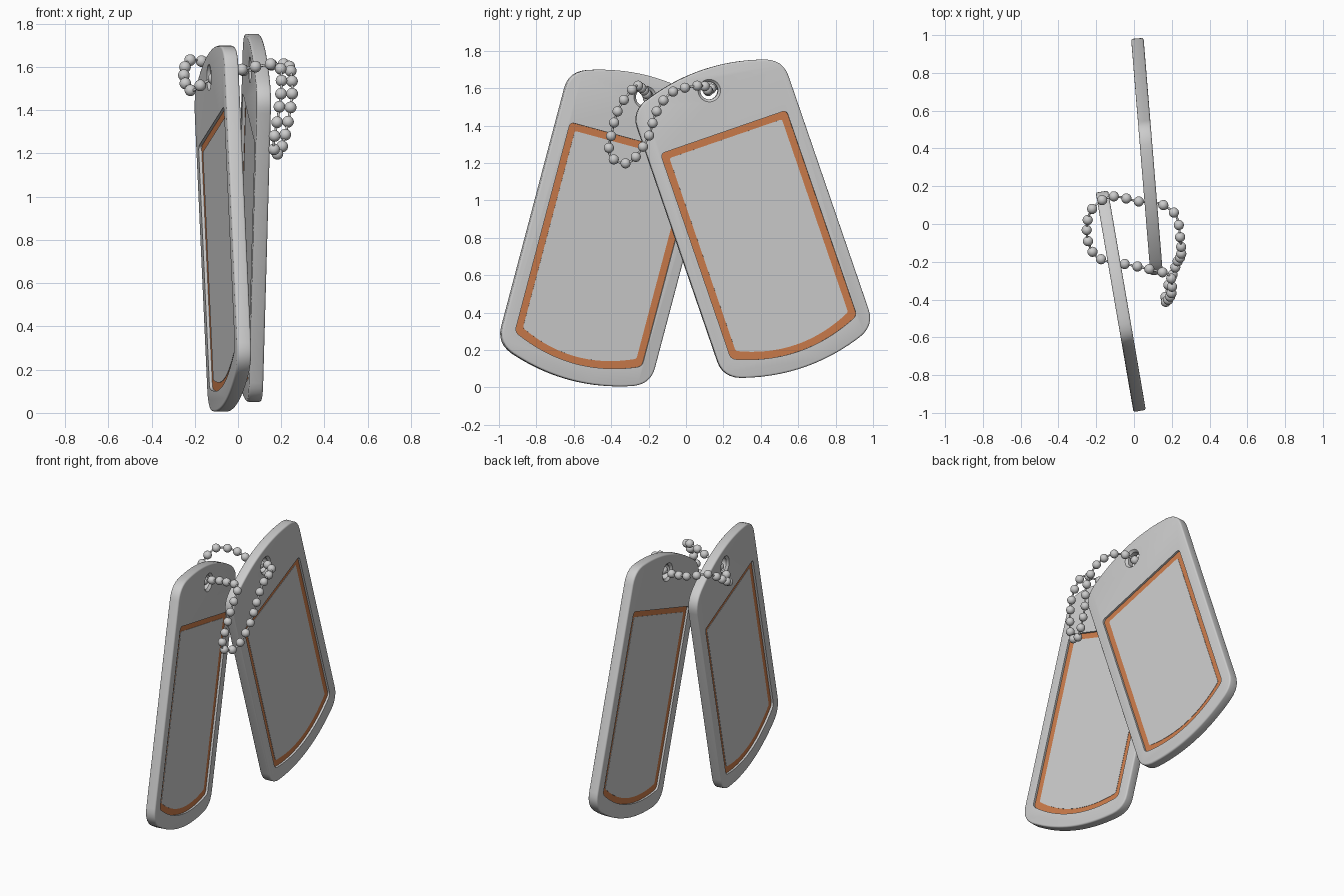
import bpy, bmesh, math
from mathutils import Vector, Matrix

cube = bpy.data.objects.get("Cube")
if cube:
    bpy.data.objects.remove(cube, do_unlink=True)


def material(name, rgb):
    mat = bpy.data.materials.new(name)
    mat.use_nodes = True
    mat.diffuse_color = (*rgb, 1)
    mat.node_tree.nodes["Principled BSDF"].inputs["Base Color"].default_value = (*rgb, 1)
    return mat


STEEL = material("brushed steel", (0.6, 0.6, 0.6))
ORANGE = material("copper orange", (0.6, 0.2, 0.07))

THICK = 0.066
RECESS = 0.015
HOLE_V = 0.724


def outline(w, top, top_sag, bottom, bottom_sag, r):
    """Plate profile: bowed ends, straight sides, rounded corners."""
    def end(level, sag, sign):
        def bow(u):
            return level - sign * sag * (u / w) ** 2
        corner = Vector((w, bow(w)))
        a, b = Vector((w - r, bow(w - r))), Vector((w, bow(w) - sign * r))
        half = []
        for i in range(7):
            t = i / 6
            half.append(b * (1 - t) ** 2 + corner * 2 * t * (1 - t) + a * t * t)
        half += [Vector((u, bow(u))) for u in [(w - r) * (1 - i / 10) for i in range(1, 10)]]
        mid = [Vector((0, level))]
        return half + mid + [Vector((-p.x, p.y)) for p in reversed(half)]
    return end(top, top_sag, 1) + end(bottom, bottom_sag, -1)[::-1]


def slab(name, points, low, high, mat, bevel=0):
    """Extrude a profile between two heights, optionally softening its rims."""
    bm = bmesh.new()
    face = bm.faces.new([bm.verts.new((p.x, p.y, low)) for p in points])
    ext = bmesh.ops.extrude_face_region(bm, geom=[face])
    top = [v for v in ext["geom"] if isinstance(v, bmesh.types.BMVert)]
    bmesh.ops.translate(bm, verts=top, vec=(0, 0, high - low))
    bmesh.ops.recalc_face_normals(bm, faces=bm.faces)
    if bevel:
        rims = [e for e in bm.edges if abs(e.verts[0].co.z - e.verts[1].co.z) < 1e-5]
        bmesh.ops.bevel(bm, geom=rims, offset=bevel, segments=3, profile=0.5, affect='EDGES')
    return finish(name, bm, mat)


def finish(name, bm, mat):
    mesh = bpy.data.meshes.new(name)
    bm.to_mesh(mesh)
    bm.free()
    mesh.materials.append(mat)
    obj = bpy.data.objects.new(name, mesh)
    bpy.context.collection.objects.link(obj)
    return obj


def select(obj):
    bpy.ops.object.select_all(action='DESELECT')
    obj.select_set(True)
    bpy.context.view_layer.objects.active = obj


def cut(obj, cutter):
    select(obj)
    mod = obj.modifiers.new("cut", 'BOOLEAN')
    mod.operation, mod.solver, mod.object = 'DIFFERENCE', 'EXACT', cutter
    bpy.ops.object.modifier_apply(modifier=mod.name)
    bpy.data.objects.remove(cutter, do_unlink=True)


def hole_cutter():
    """Lathed cutter: straight bore with a flared rim on each face."""
    bm = bmesh.new()
    h = THICK / 2
    rings = []
    for r, z in ((0.064, -h - 0.004), (0.047, -h + 0.014), (0.047, h - 0.014), (0.064, h + 0.004)):
        rings.append([bm.verts.new((r * math.cos(a), HOLE_V + r * math.sin(a), z))
                      for a in [math.tau * i / 32 for i in range(32)]])
    for lo, hi in zip(rings, rings[1:]):
        for i in range(32):
            j = (i + 1) % 32
            bm.faces.new((lo[i], lo[j], hi[j], hi[i]))
    bm.faces.new(rings[0][::-1])
    bm.faces.new(rings[-1])
    return finish("hole_cutter", bm, STEEL)


def tag(name, centre, slope, angle):
    """One plate with a hole, and a recessed framed panel on both faces."""
    h = THICK / 2
    floor = h - RECESS
    body = slab(name + "_plate", outline(0.428, 0.84, 0.09, -0.84, 0.09, 0.09), -h, h, STEEL, 0.01)
    cut(body, hole_cutter())
    frame = outline(0.357, 0.49, 0, -0.75, 0.08, 0.025)
    inner = outline(0.319, 0.452, 0, -0.712, 0.074, 0.012)
    parts = [body]
    for side, s in (("outer", 1), ("inner", -1)):
        cut(body, slab("recess_cutter", frame, *sorted((s * floor, s * (h + 0.02))), STEEL))
        for part, shape, rise, mat in (("border", frame, 0.001, ORANGE), ("panel", inner, 0.003, STEEL)):
            span = sorted((s * (floor - 0.002), s * (floor + rise)))
            parts.append(slab(f"{name}_{side}_{part}", shape, *span, mat))

    # stand the plate up, turned about z and rolled in its own plane
    across, up = Vector((slope, 1, 0)).normalized(), Vector((0, 0, 1))
    c, sn = math.cos(angle), math.sin(angle)
    u, v = across * c + up * sn, up * c - across * sn
    pose = Matrix((u, v, u.cross(v))).transposed().to_4x4()
    pose.translation = centre
    for obj in parts:
        obj.data.transform(pose)
        select(obj)
        bpy.ops.object.shade_smooth_by_angle(angle=math.radians(35))


tag("left_tag", (0.069, 0.357, 0.902), -0.082, math.radians(19))
tag("right_tag", (-0.07, -0.409, 0.852), -0.172, math.radians(-15))

# Ball chain: a closed loop threaded through both holes
path = [Vector(p) for p in (
    (0.09, 0.115, 1.59), (0.155, 0.1, 1.61), (0.225, 0.04, 1.61), (0.245, -0.08, 1.575),
    (0.25, -0.16, 1.47), (0.23, -0.2, 1.34), (0.2, -0.28, 1.22), (0.175, -0.345, 1.2),
    (0.165, -0.41, 1.25), (0.185, -0.395, 1.37), (0.2, -0.355, 1.5), (0.19, -0.275, 1.605),
    (0.105, -0.245, 1.605), (-0.03, -0.215, 1.575), (-0.15, -0.195, 1.53), (-0.215, -0.155, 1.49),
    (-0.25, -0.05, 1.55), (-0.225, 0.075, 1.63), (-0.12, 0.145, 1.615), (0.02, 0.12, 1.585))]


def smooth_loop(pts, steps=20):
    out, n = [], len(pts)
    for i in range(n):
        a, b, c, d = (pts[(i + k) % n] for k in (-1, 0, 1, 2))
        for s in range(steps):
            t = s / steps
            out.append(0.5 * (2 * b + (c - a) * t + (2 * a - 5 * b + 4 * c - d) * t ** 2
                              + (3 * b - a - 3 * c + d) * t ** 3))
    return out


loop = smooth_loop(path)
lengths = [(loop[(i + 1) % len(loop)] - p).length for i, p in enumerate(loop)]
total = sum(lengths)
count = round(total / 0.069)
beads, walked = bmesh.new(), 0
for p, step in zip(loop, lengths):
    if int(walked / total * count) != int((walked - step) / total * count) or walked == 0:
        bmesh.ops.create_uvsphere(beads, u_segments=20, v_segments=12, radius=0.027,
                                  matrix=Matrix.Translation(p))
    walked += step
chain = finish("chain_beads", beads, STEEL)
select(chain)
bpy.ops.object.shade_smooth()

# Thin wire joining the beads
curve = bpy.data.curves.new("chain_wire", 'CURVE')
curve.dimensions = '3D'
curve.bevel_depth = 0.006
curve.bevel_resolution = 2
spline = curve.splines.new('POLY')
spline.points.add(len(loop) // 4 - 1)
for point, p in zip(spline.points, loop[::4]):
    point.co = (*p, 1)
spline.use_cyclic_u = True
curve.materials.append(STEEL)
bpy.context.collection.objects.link(bpy.data.objects.new("chain_wire", curve))
